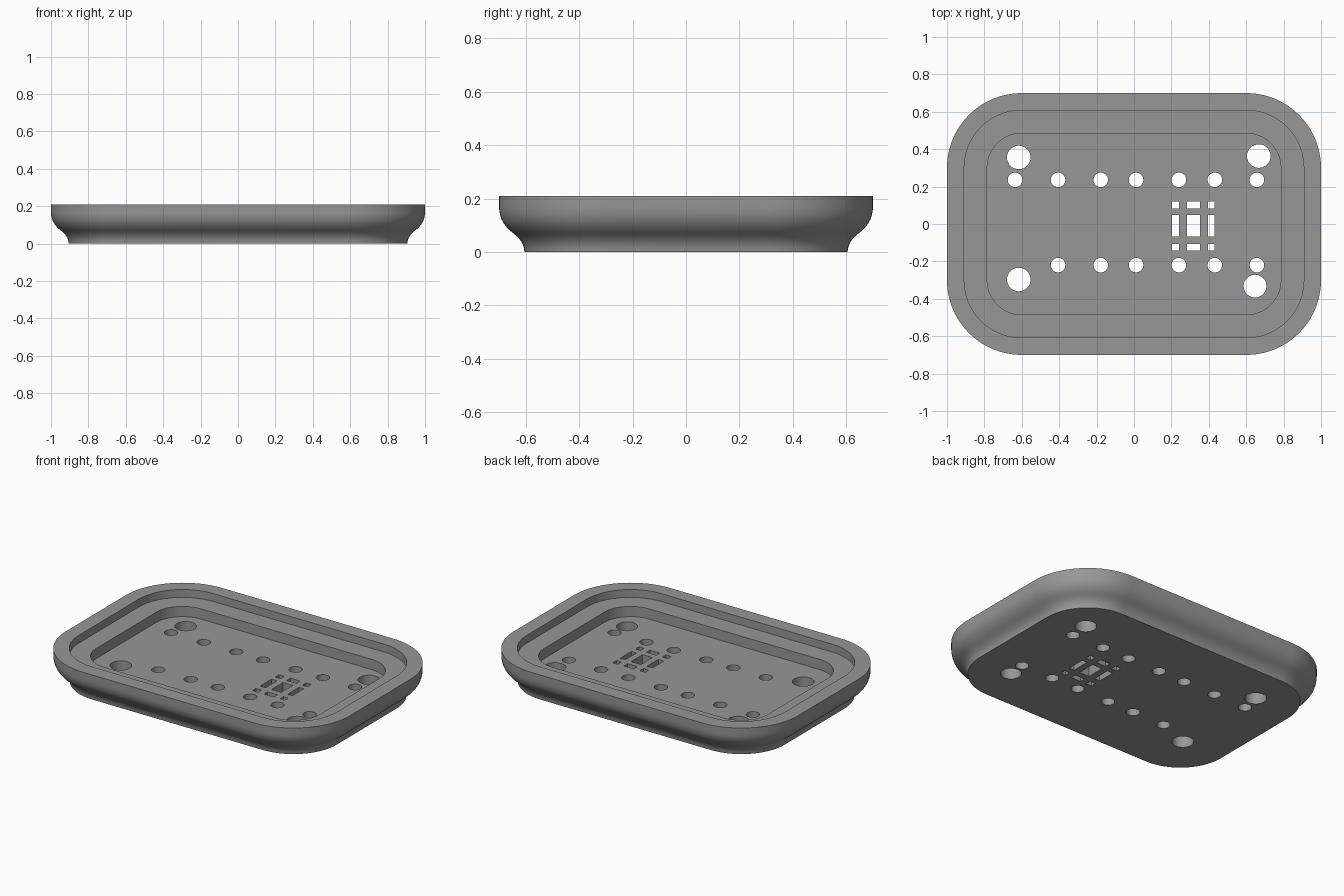
import bpy, bmesh, math

if "Cube" in bpy.data.objects:
    bpy.data.objects.remove(bpy.data.objects["Cube"])

W, D, R = 1.0, 0.70, 0.40      # half width, half depth, outer corner radius
TOP, LEDGE, FLOOR = 0.21, 0.16, 0.095

grey = bpy.data.materials.new("grey plastic")
grey.diffuse_color = (0.31, 0.31, 0.31, 1)
grey.use_nodes = True
grey.node_tree.nodes["Principled BSDF"].inputs["Base Color"].default_value = grey.diffuse_color


def new_object(name, bm):
    bmesh.ops.recalc_face_normals(bm, faces=bm.faces)
    mesh = bpy.data.meshes.new(name)
    bm.to_mesh(mesh)
    bm.free()
    mesh.materials.append(grey)
    obj = bpy.data.objects.new(name, mesh)
    bpy.context.collection.objects.link(obj)
    return obj


def rounded_ring(inset, steps=20):
    """Outline of the dish, moved inwards by inset."""
    r = R - inset
    points = []
    for k, (sx, sy) in enumerate([(1, 1), (-1, 1), (-1, -1), (1, -1)]):
        for i in range(steps + 1):
            a = math.pi / 2 * (k + i / steps)
            points.append((sx * (W - R) + r * math.cos(a),
                           sy * (D - R) + r * math.sin(a)))
    return points


def loft(bm, rings):
    """Skin a list of vertex rings and cap both ends."""
    for a, b in zip(rings, rings[1:]):
        n = len(a)
        for i in range(n):
            bm.faces.new((a[i], a[(i + 1) % n], b[(i + 1) % n], b[i]))
    bm.faces.new(rings[0])
    bm.faces.new(rings[-1])


def prism(bm, outline):
    """Vertical cutter through the floor."""
    loft(bm, [[bm.verts.new((x, y, z)) for x, y in outline]
              for z in (-0.05, FLOOR + 0.04)])


# Dish: S-shaped outer wall, rim, ledge and sunken floor as (inset, z)
profile = [(0.095, 0), (0.093, 0.015), (0.088, 0.03), (0.080, 0.043),
           (0.070, 0.055), (0.060, 0.064), (0.050, 0.072), (0.038, 0.082),
           (0.027, 0.094), (0.018, 0.106), (0.010, 0.120), (0.004, 0.137),
           (0.001, 0.152), (0, 0.165), (0, TOP),
           (0.092, TOP), (0.092, LEDGE), (0.215, LEDGE), (0.215, FLOOR)]
bm = bmesh.new()
loft(bm, [[bm.verts.new((x, y, z)) for x, y in rounded_ring(inset)]
          for inset, z in profile])
dish = new_object("soap_dish", bm)

# Drain holes: two rows of small ones, four large ones
row = [-0.636, -0.406, -0.178, 0.011, 0.24, 0.432, 0.657]
holes = [(x, 0.236, 0.039) for x in row] + [(x, -0.22, 0.039) for x in row[1:]]
holes += [(-0.616, 0.356, 0.063), (0.667, 0.363, 0.063),
          (-0.616, -0.297, 0.063), (0.647, -0.332, 0.061)]
bm = bmesh.new()
for x, y, r in holes:
    angles = [2 * math.pi * i / 32 for i in range(32)]
    prism(bm, [(x + r * math.cos(a), y + r * math.sin(a)) for a in angles])

# Square drain grille: three columns by three rows of slots
for x0, x1 in [(0.202, 0.241), (0.283, 0.352), (0.395, 0.430)]:
    for y0, y1 in [(-0.142, -0.107), (-0.067, 0.048), (0.083, 0.121)]:
        prism(bm, [(x0, y0), (x1, y0), (x1, y1), (x0, y1)])
cutter = new_object("hole_cutter", bm)
cutter.hide_render = True

# Cut the holes, then smooth the curved walls
cut = dish.modifiers.new("holes", 'BOOLEAN')
cut.operation = 'DIFFERENCE'
cut.solver = 'EXACT'
cut.object = cutter
bpy.context.view_layer.objects.active = dish
dish.select_set(True)
bpy.ops.object.modifier_apply(modifier=cut.name)
bpy.data.objects.remove(cutter)
bpy.ops.object.shade_smooth_by_angle(angle=math.radians(30))
